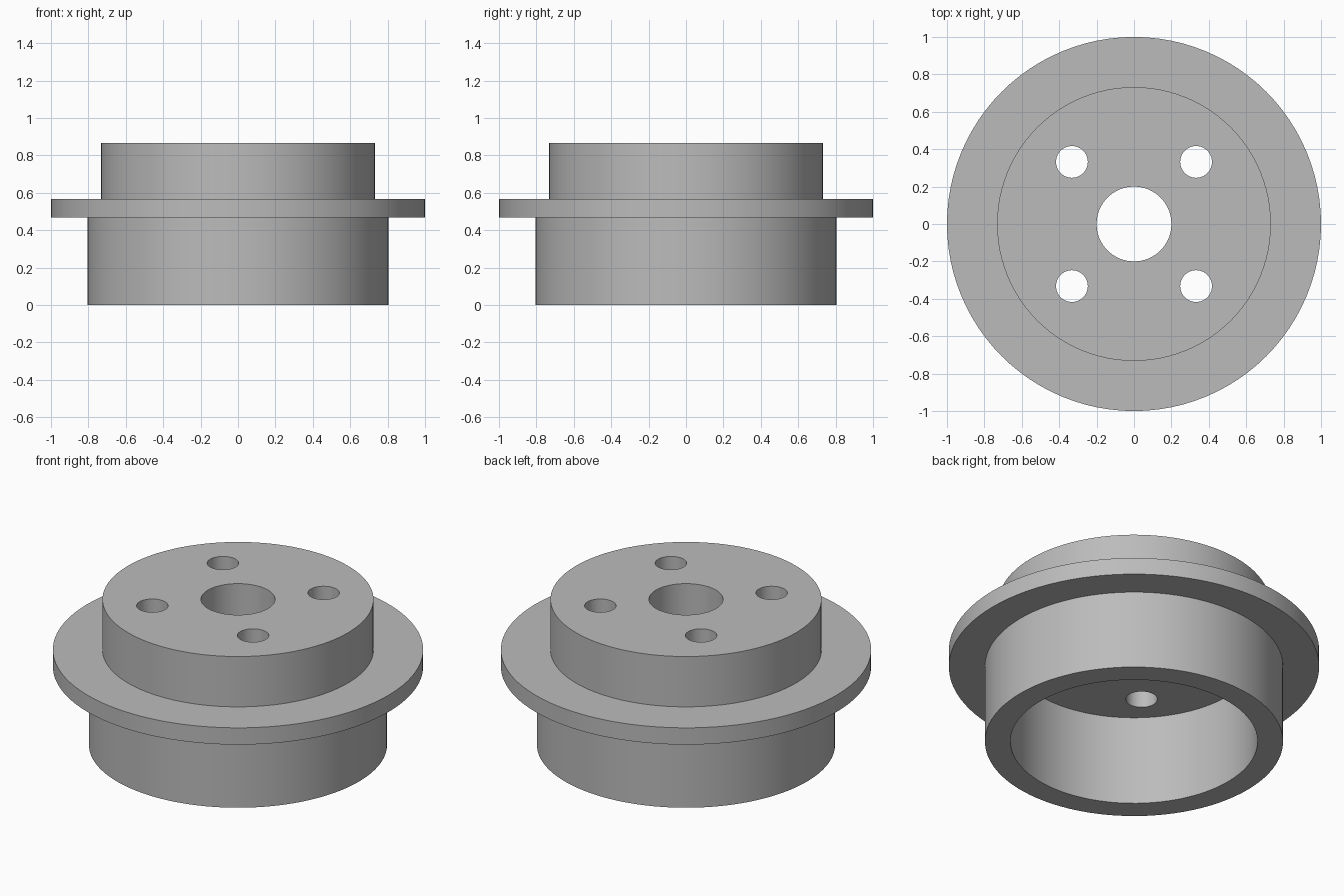
import bpy, bmesh, math

if "Cube" in bpy.data.objects:
    bpy.data.objects.remove(bpy.data.objects["Cube"])

SEGMENTS = 96

steel = bpy.data.materials.new("plain grey")
steel.diffuse_color = (0.5, 0.5, 0.5, 1)
steel.use_nodes = True
steel.node_tree.nodes["Principled BSDF"].inputs["Base Color"].default_value = steel.diffuse_color


def lathe(name, profile):
    """Revolve a closed (radius, height) profile around z."""
    bm = bmesh.new()
    rings = []
    for i in range(SEGMENTS):
        a = 2 * math.pi * i / SEGMENTS
        rings.append([bm.verts.new((r * math.cos(a), r * math.sin(a), z)) for r, z in profile])
    n = len(profile)
    for i in range(SEGMENTS):
        p, q = rings[i], rings[(i + 1) % SEGMENTS]
        for j in range(n):
            k = (j + 1) % n
            bm.faces.new((p[j], q[j], q[k], p[k]))
    bmesh.ops.recalc_face_normals(bm, faces=bm.faces)
    mesh = bpy.data.meshes.new(name)
    bm.to_mesh(mesh)
    bm.free()
    mesh.materials.append(steel)
    ob = bpy.data.objects.new(name, mesh)
    bpy.context.collection.objects.link(ob)
    return ob


# Flanged hub: hollow skirt below, flange, solid boss with centre bore
hub = lathe("flanged_hub", [
    (0.667, 0), (0.805, 0), (0.805, 0.467), (1, 0.467), (1, 0.567),
    (0.732, 0.567), (0.732, 0.867), (0.2, 0.867), (0.2, 0.533), (0.667, 0.533),
])

# Four bolt holes through the boss
bm = bmesh.new()
for sx in (-1, 1):
    for sy in (-1, 1):
        made = bmesh.ops.create_cone(bm, cap_ends=True, segments=48,
                                     radius1=0.085, radius2=0.085, depth=0.6)
        bmesh.ops.translate(bm, verts=made["verts"], vec=(sx * 0.332, sy * 0.332, 0.7))
mesh = bpy.data.meshes.new("bolt_hole_cutter")
bm.to_mesh(mesh)
bm.free()
mesh.materials.append(steel)
cutter = bpy.data.objects.new("bolt_hole_cutter", mesh)
bpy.context.collection.objects.link(cutter)
cutter.hide_render = True

cut = hub.modifiers.new("bolt_holes", 'BOOLEAN')
cut.operation = 'DIFFERENCE'
cut.solver = 'EXACT'
cut.object = cutter

bpy.ops.object.select_all(action='DESELECT')
hub.select_set(True)
bpy.context.view_layer.objects.active = hub
bpy.ops.object.modifier_apply(modifier=cut.name)
bpy.data.objects.remove(cutter)
bpy.ops.object.shade_smooth_by_angle(angle=math.radians(30))
